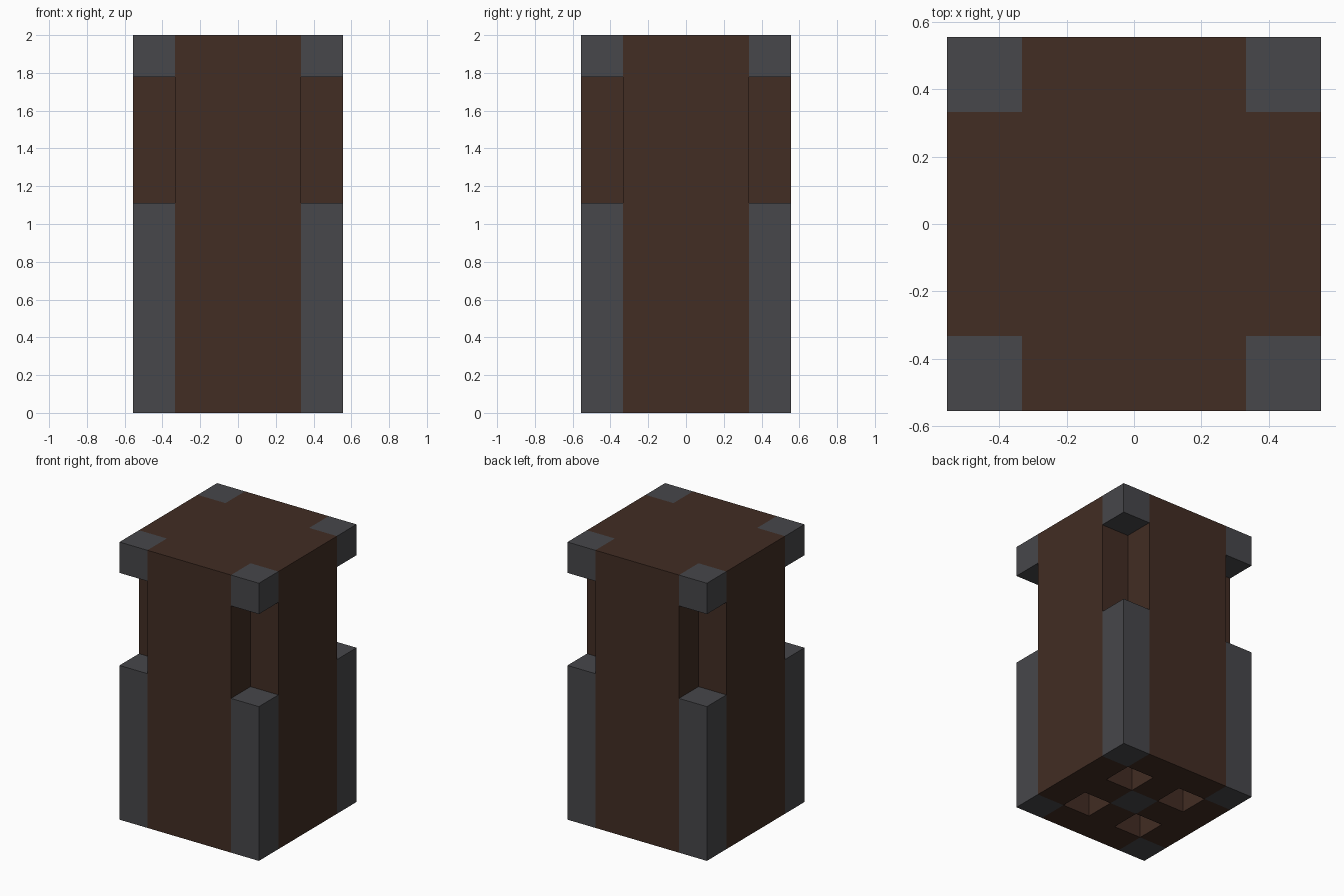
import bpy, bmesh
from mathutils import Vector

cube = bpy.data.objects.get("Cube")
if cube:
    bpy.data.objects.remove(cube, do_unlink=True)

U = 2 / 9            # one block
HALF = 2.5 * U       # half of the five-block width


def material(name, rgb):
    m = bpy.data.materials.new(name)
    m.use_nodes = True
    color = (*rgb, 1)
    m.diffuse_color = color
    m.node_tree.nodes["Principled BSDF"].inputs["Base Color"].default_value = color
    return m


wood = material("dark brown wood", (0.054, 0.026, 0.017))
iron = material("dark grey iron", (0.063, 0.063, 0.069))


def finish(name, bm, mats):
    bmesh.ops.recalc_face_normals(bm, faces=bm.faces)
    mesh = bpy.data.meshes.new(name)
    bm.to_mesh(mesh)
    bm.free()
    for m in mats:
        mesh.materials.append(m)
    obj = bpy.data.objects.new(name, mesh)
    bpy.context.collection.objects.link(obj)
    return obj


# Wooden body: block grid without corners, pulled up to full height
bm = bmesh.new()
bmesh.ops.create_grid(bm, x_segments=5, y_segments=5, size=HALF)
corners = [f for f in bm.faces
           if min(abs(f.calc_center_median().x), abs(f.calc_center_median().y)) > 1.5 * U]
bmesh.ops.delete(bm, geom=corners, context='FACES')
ext = bmesh.ops.extrude_face_region(bm, geom=bm.faces[:], use_keep_orig=True)
top_verts = [v for v in ext["geom"] if isinstance(v, bmesh.types.BMVert)]
bmesh.ops.translate(bm, verts=top_verts, vec=(0, 0, 9 * U))
bmesh.ops.recalc_face_normals(bm, faces=bm.faces)

# Underside: iron centre and four square pockets around it
pockets = []
for f in bm.faces:
    c = f.calc_center_median()
    if c.z < 0.01:
        x, y = round(abs(c.x) / U), round(abs(c.y) / U)
        if (x, y) == (0, 0):
            f.material_index = 1
        elif (x, y) == (1, 1):
            pockets.append(f)
for f in bmesh.ops.extrude_discrete_faces(bm, faces=pockets)["faces"]:
    bmesh.ops.translate(bm, verts=f.verts[:], vec=(0, 0, U))
finish("wooden_body", bm, [wood, iron])


# Iron corner pieces, leaving an open notch between post and cap
def corner_block(name, sx, sy, z0, z1):
    bm = bmesh.new()
    bmesh.ops.create_cube(bm, size=1)
    bmesh.ops.scale(bm, verts=bm.verts, vec=(U, U, z1 - z0))
    bmesh.ops.translate(bm, verts=bm.verts,
                        vec=Vector((sx * 2 * U, sy * 2 * U, (z0 + z1) / 2)))
    finish(name, bm, [iron])


for sx, side in ((1, "left"), (-1, "right")):
    for sy, end in ((-1, "front"), (1, "back")):
        corner_block(f"{end}_{side}_post", sx, sy, 0, 5 * U)
        corner_block(f"{end}_{side}_cap", sx, sy, 8 * U, 9 * U)
